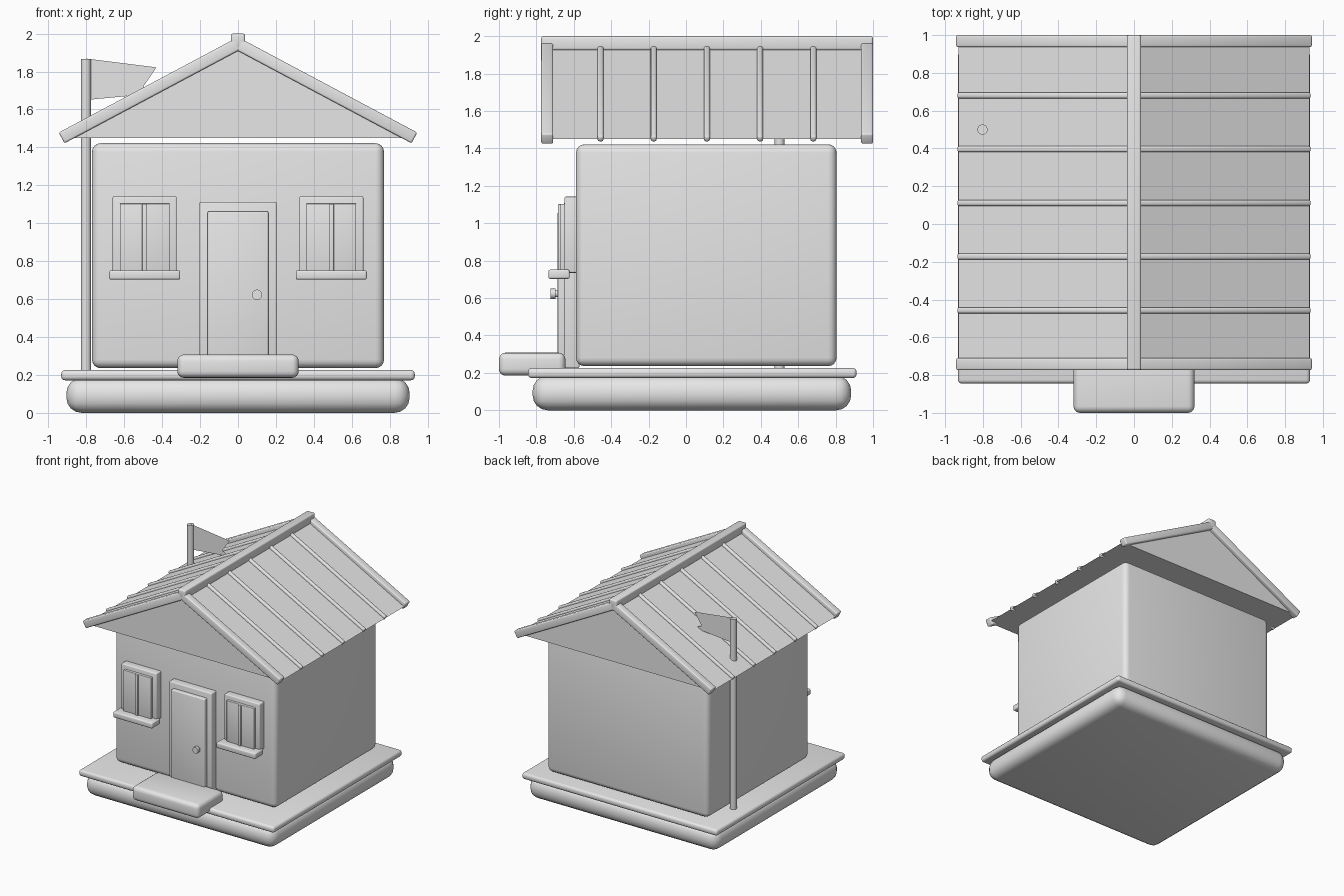
import bpy, bmesh, math
from mathutils import Matrix, Vector

if "Cube" in bpy.data.objects:
    bpy.data.objects.remove(bpy.data.objects["Cube"])

grey = bpy.data.materials.new("plain_grey")
grey.diffuse_color = (0.8, 0.8, 0.8, 1)
grey.use_nodes = True
grey.node_tree.nodes["Principled BSDF"].inputs["Base Color"].default_value = grey.diffuse_color


def finish(name, bm, smooth=True):
    bmesh.ops.recalc_face_normals(bm, faces=bm.faces)
    mesh = bpy.data.meshes.new(name)
    bm.to_mesh(mesh)
    bm.free()
    mesh.materials.append(grey)
    ob = bpy.data.objects.new(name, mesh)
    bpy.context.collection.objects.link(ob)
    if smooth:
        bpy.ops.object.select_all(action='DESELECT')
        ob.select_set(True)
        bpy.context.view_layer.objects.active = ob
        bpy.ops.object.shade_smooth_by_angle(angle=math.radians(35))
    return ob


def box(name, x, y, z, bevel=0.008, segments=3):
    """Rounded box from (min, max) ranges."""
    bm = bmesh.new()
    bmesh.ops.create_cube(bm, size=1)
    for v in bm.verts:
        v.co = [r[0] if c < 0 else r[1] for c, r in zip(v.co, (x, y, z))]
    bmesh.ops.bevel(bm, geom=bm.edges[:], offset=bevel, segments=segments,
                    profile=0.5, affect='EDGES')
    return finish(name, bm)


def rod(name, centre, radius, length, axis='Z', sides=20):
    bm = bmesh.new()
    turn = Matrix.Rotation(math.pi / 2, 4, 'X') if axis == 'Y' else Matrix()
    bmesh.ops.create_cone(bm, cap_ends=True, segments=sides, radius1=radius,
                          radius2=radius, depth=length,
                          matrix=Matrix.Translation(centre) @ turn)
    return finish(name, bm)


# Base, slab, doorstep and walls
box("foundation", (-0.905, 0.905), (-0.82, 0.883), (0, 0.185), 0.08, 4)
box("floor_slab", (-0.932, 0.932), (-0.845, 0.912), (0.172, 0.226), 0.02)
box("doorstep", (-0.32, 0.32), (-1.0, -0.645), (0.185, 0.308), 0.035, 4)
box("walls", (-0.77, 0.77), (-0.588, 0.805), (0.236, 1.422), 0.045, 4)

# Door
box("door_frame", (-0.203, 0.203), (-0.652, -0.57), (0.226, 1.112))
box("door", (-0.16, 0.16), (-0.686, -0.63), (0.226, 1.063))
rod("door_knob_stem", (0.1, -0.695, 0.623), 0.018, 0.04, 'Y')
rod("door_knob", (0.1, -0.712, 0.623), 0.027, 0.026, 'Y')

# Windows on both sides of the door
for side, sx in (("left", -1), ("right", 1)):
    cx = sx * 0.492
    box(side + "_window_frame", (cx - 0.169, cx + 0.169), (-0.65, -0.57), (0.735, 1.142))
    box(side + "_window_pane", (cx - 0.131, cx + 0.131), (-0.672, -0.63), (0.74, 1.104), 0.004)
    box(side + "_window_bar", (cx - 0.013, cx + 0.013), (-0.685, -0.64), (0.74, 1.102), 0.004)
    box(side + "_window_sill", (cx - 0.187, cx + 0.187), (-0.735, -0.622), (0.703, 0.752), 0.01)

# Solid gable roof
eave, apex = Vector((0.93, 0, 1.45)), Vector((0, 0, 1.945))
bm = bmesh.new()
tri = [bm.verts.new((x, -0.745, z)) for x, z in
       ((-eave.x, eave.z), (eave.x, eave.z), (0, apex.z))]
face = bm.faces.new(tri)
ext = bmesh.ops.extrude_face_region(bm, geom=[face])["geom"]
bmesh.ops.translate(bm, vec=(0, 1.712, 0),
                    verts=[g for g in ext if isinstance(g, bmesh.types.BMVert)])
finish("gable_roof", bm, False)


def slope_beam(name, y, width, height, sx, bevel):
    """Beam laid along one roof slope, centred on the roof surface."""
    run = eave - apex
    tilt = math.atan2(-run.z, run.x)
    half = run.length / 2
    ob = box(name, (-half, half), (-width / 2, width / 2),
             (-height / 2, height / 2), bevel)
    mid = (eave + apex) / 2
    ob.location = (sx * mid.x, y, mid.z)
    ob.rotation_euler = (0, sx * tilt, 0)


for side, sx in (("left", -1), ("right", 1)):
    for end, y in (("front", -0.742), ("back", 0.968)):
        slope_beam(f"{side}_{end}_verge_board", y, 0.064, 0.064, sx, 0.01)
    for i in range(5):
        slope_beam(f"{side}_roof_seam_{i + 1}", -0.457 + 0.2845 * i, 0.032, 0.036, sx, 0.011)
box("roof_ridge", (-0.038, 0.038), (-0.774, 1.0), (1.925, 2.0), 0.012)

# Flagpole with a swallow-tailed flag
rod("flagpole", (-0.802, 0.5, 1.045), 0.027, 1.64)
bm = bmesh.new()
bm.faces.new([bm.verts.new((x, 0.5, z)) for x, z in
              ((-0.80, 1.868), (-0.43, 1.822), (-0.50, 1.72), (-0.43, 1.685), (-0.80, 1.65))])
finish("flag", bm, False)
